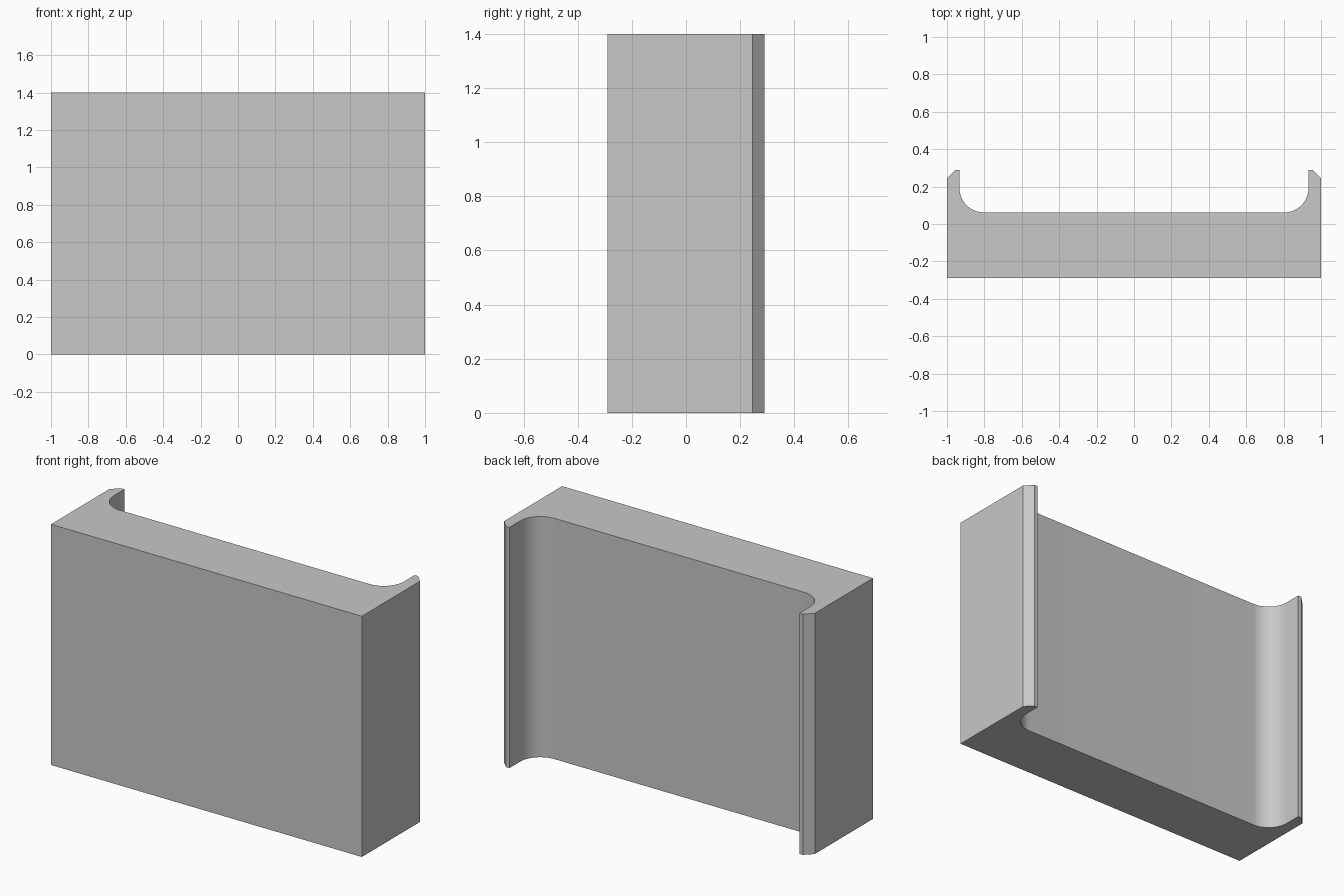
import bpy, bmesh, math

cube = bpy.data.objects.get("Cube")
if cube:
    bpy.data.objects.remove(cube, do_unlink=True)

HEIGHT = 1.4
HALF_W, HALF_D = 1.0, 0.29
FLOOR_Y = 0.062      # back surface of the slab
INNER_X = 0.933      # inner side of each flange
RADIUS = 0.13        # fillet between slab and flange
STEPS = 16

grey = bpy.data.materials.new("light_grey")
grey.use_nodes = True
colour = (0.58, 0.58, 0.58, 1)
grey.diffuse_color = colour
grey.node_tree.nodes["Principled BSDF"].inputs["Base Color"].default_value = colour

# Left half of the cross-section: outer side, chamfered lip, fillet
half = [(HALF_W, -HALF_D), (HALF_W, 0.245), (0.955, HALF_D), (INNER_X, HALF_D)]
for i in range(STEPS + 1):
    a = math.pi / 2 * i / STEPS
    half.append((INNER_X - RADIUS + RADIUS * math.cos(a),
                 FLOOR_Y + RADIUS - RADIUS * math.sin(a)))
outline = half + [(-x, y) for x, y in reversed(half)]

# Extrude the mirrored cross-section to full height
bm = bmesh.new()
base = bm.faces.new([bm.verts.new((x, y, 0)) for x, y in outline])
top = bmesh.ops.extrude_face_region(bm, geom=[base], use_keep_orig=True)
verts = [v for v in top["geom"] if isinstance(v, bmesh.types.BMVert)]
bmesh.ops.translate(bm, verts=verts, vec=(0, 0, HEIGHT))
bmesh.ops.recalc_face_normals(bm, faces=bm.faces)

mesh = bpy.data.meshes.new("flanged_panel")
bm.to_mesh(mesh)
bm.free()
mesh.materials.append(grey)
panel = bpy.data.objects.new("flanged_panel", mesh)
bpy.context.collection.objects.link(panel)

# Smooth fillets, crisp edges
bpy.ops.object.select_all(action='DESELECT')
panel.select_set(True)
bpy.context.view_layer.objects.active = panel
bpy.ops.object.shade_smooth_by_angle(angle=math.radians(30))
